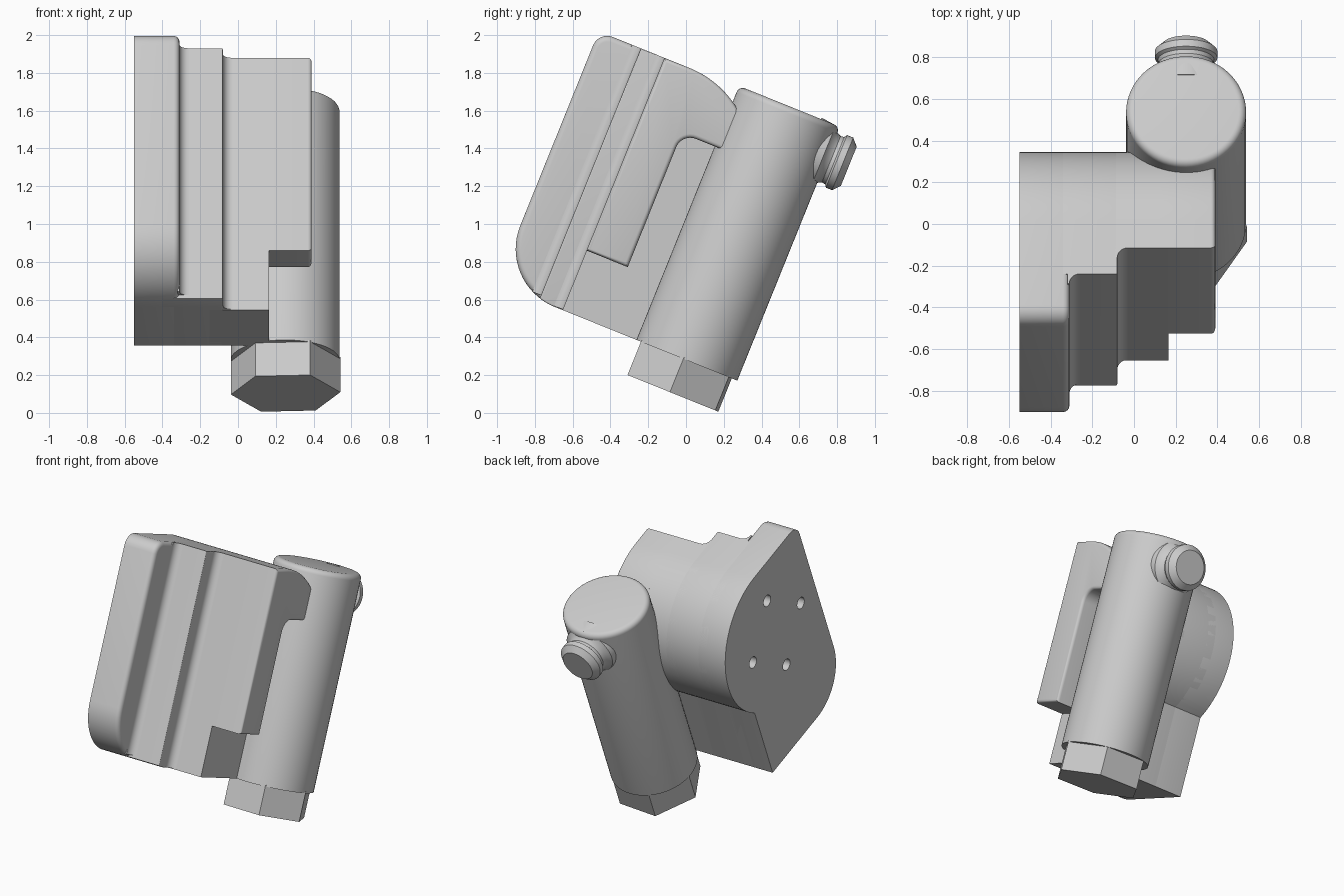
import bpy, bmesh
from math import sin, cos, acos, asin, atan2, radians, degrees
from mathutils import Matrix, Vector

if "Cube" in bpy.data.objects:
    bpy.data.objects.remove(bpy.data.objects["Cube"])

TILT = Matrix.Rotation(radians(-22), 4, 'X')   # whole assembly leans back
BOTTOM, TOP = 0.26, 1.70
FRONTS = (-1.185, -0.945, -0.81)               # front plane of each step
EDGES = (-0.31, -0.08, 0.39)                   # right end of each step
BACK = -0.31
DRUM = (-0.666, 1.18, 0.52)                    # rounded back: y, z, radius

grey = bpy.data.materials.new("plain grey")
grey.use_nodes = True
grey.diffuse_color = (0.6, 0.6, 0.6, 1)
grey.node_tree.nodes["Principled BSDF"].inputs["Base Color"].default_value = (0.6, 0.6, 0.6, 1)


def finish(bm, name, matrix=Matrix()):
    bmesh.ops.recalc_face_normals(bm, faces=bm.faces)
    bm.transform(TILT @ matrix)
    mesh = bpy.data.meshes.new(name)
    bm.to_mesh(mesh)
    bm.free()
    mesh.materials.append(grey)
    obj = bpy.data.objects.new(name, mesh)
    bpy.context.collection.objects.link(obj)
    return obj


def arc(cx, cy, r, start, end, n=10):
    angles = [radians(start + (end - start) * i / n) for i in range(n + 1)]
    return [(cx + r * cos(a), cy + r * sin(a)) for a in angles]


def prism(name, points, sweep, round_end=0):
    """Extrude a flat outline, optionally rounding the far rim."""
    bm = bmesh.new()
    face = bm.faces.new([bm.verts.new(p) for p in points])
    out = bmesh.ops.extrude_face_region(bm, geom=[face], use_keep_orig=True)["geom"]
    bmesh.ops.translate(bm, vec=sweep, verts=[g for g in out if isinstance(g, bmesh.types.BMVert)])
    bmesh.ops.recalc_face_normals(bm, faces=bm.faces)
    if round_end:
        rim = [g for g in out if isinstance(g, bmesh.types.BMEdge)]
        bmesh.ops.bevel(bm, geom=rim, offset=round_end, segments=4, profile=0.5,
                        affect='EDGES', clamp_overlap=True)
    return finish(bm, name)


def slab(name, outline, x0, x1, round_end=0):
    return prism(name, [(x0, y, z) for y, z in outline], Vector((x1 - x0, 0, 0)), round_end)


def lathe(name, profile, matrix, steps=64):
    bm = bmesh.new()
    verts = [bm.verts.new((r, 0, z)) for r, z in profile]
    edges = [bm.edges.new(pair) for pair in zip(verts, verts[1:])]
    bmesh.ops.spin(bm, geom=verts + edges, axis=(0, 0, 1), cent=(0, 0, 0),
                   angle=radians(360), steps=steps)
    bmesh.ops.remove_doubles(bm, verts=bm.verts, dist=0.0005)
    return finish(bm, name, matrix)


def body_outline(front, top_round=0):
    """Side outline: flat base, rounded front foot, flat top, drum-shaped back."""
    pts = [(BACK, BOTTOM)]
    foot_y, foot_r = -0.855, 0.33
    if front < foot_y:
        end = 180 + degrees(acos(min(1, (foot_y - front) / foot_r)))
        pts += arc(foot_y, BOTTOM + foot_r, foot_r, 270, end, 16)
    else:
        pts.append((front, BOTTOM))
    if top_round:
        pts += arc(front + top_round, TOP - top_round, top_round, 180, 90, 6)
    else:
        pts.append((front, TOP))
    y, z, r = DRUM
    low = -acos((BACK - y) / r)
    return pts + arc(y, z, r, 90, degrees(low), 32)


# Stepped body
back_plate = slab("mounting_plate", body_outline(FRONTS[0], 0.08), -0.55, EDGES[0], 0.03)
slab("middle_step", body_outline(FRONTS[1]), -0.40, EDGES[1], 0.03)
slab("front_step", body_outline(FRONTS[2]), -0.15, 0.165)

# Side lip with a slot between it and the barrel
y, z, r = DRUM
slot_top, slot_y, slot_r = 1.365, -0.575, 0.08
lip = [(FRONTS[2], 0.60), (FRONTS[2], TOP)]
lip += arc(y, z, r, 90, degrees(asin((slot_top - z) / r)), 20)
lip += arc(slot_y + slot_r, slot_top - slot_r, slot_r, 90, 180, 8)
lip.append((slot_y, 0.60))
slab("side_lip", lip, 0.12, EDGES[2], 0.025)

# Concave fillets in the step corners
for i, label in enumerate(("middle", "front")):
    x, y, r = EDGES[i], FRONTS[i + 1], 0.05
    section = [(x - 0.01, y + 0.01), (x - 0.01, y - r)] + arc(x + r, y - r, r, 180, 90, 8)
    section.append((x + r, y + 0.01))
    base = BOTTOM + (0.03, 0.004)[i]
    prism(label + "_step_fillet", [(a, b, base) for a, b in section], Vector((0, 0, TOP - base)))

# Four screw holes in the mounting face
for i in range(4):
    a = radians(90 * i)
    hole = [(-0.60, p, q) for p, q in arc(-0.72 + 0.29 * cos(a), 1.15 + 0.29 * sin(a), 0.04, 0, 345, 23)]
    cutter = prism("hole_cutter", hole, Vector((0.17, 0, 0)))
    cutter.hide_render = True
    mod = back_plate.modifiers.new("hole", 'BOOLEAN')
    mod.operation, mod.solver, mod.object = 'DIFFERENCE', 'EXACT', cutter
bpy.context.view_layer.update()
cut = bpy.data.meshes.new_from_object(back_plate.evaluated_get(bpy.context.evaluated_depsgraph_get()))
back_plate.modifiers.clear()
back_plate.data = cut
for obj in [o for o in bpy.data.objects if o.name.startswith("hole_cutter")]:
    bpy.data.objects.remove(obj)

# Barrel, bolt head and knob
AXIS = Vector((0.25, -0.10, 0))
R, CAP = 0.288, 1.71
barrel = [(0, BOTTOM), (R, BOTTOM)] + arc(R - 0.035, CAP - 0.035, 0.035, 0, 90, 6) + [(0, CAP)]
lathe("barrel", barrel, Matrix.Translation(AXIS))

bolt = [(a, b, 0.07) for a, b in arc(0.252, -0.103, 0.29, -3.4, 296.6, 5)]
prism("hex_bolt_head", bolt, Vector((0, 0, 0.20)))

knob = [(0, 0.08), (0.185, 0.08), (0.175, 0.165), (0.145, 0.185), (0.132, 0.21), (0.135, 0.23),
        (0.15, 0.24), (0.15, 0.275), (0.112, 0.31), (0, 0.31)]
lathe("side_knob", knob, Matrix.Translation((0.25, 0, 1.533)) @ Matrix.Rotation(radians(-90), 4, 'X'), 48)

# Smooth shading with sharp edges kept
bpy.ops.object.select_all(action='DESELECT')
for obj in bpy.context.collection.objects:
    if obj.type == 'MESH':
        obj.select_set(True)
        bpy.context.view_layer.objects.active = obj
bpy.ops.object.shade_smooth_by_angle(angle=radians(32))
